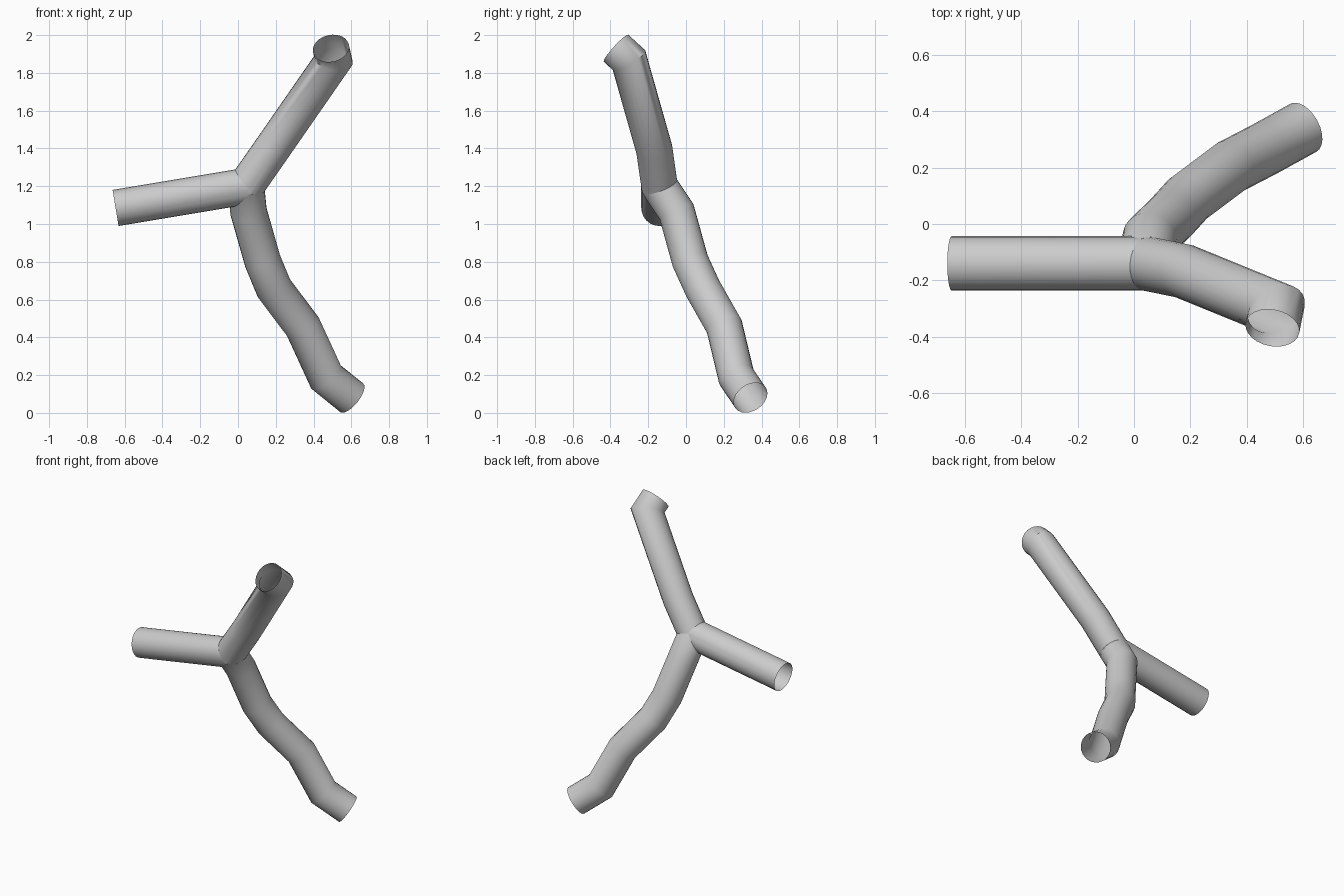
import bpy, bmesh, math
from mathutils import Vector

if "Cube" in bpy.data.objects:
    bpy.data.objects.remove(bpy.data.objects["Cube"])

R, SIDES = 0.097, 24
HUB = Vector((0.042, -0.14, 1.2))

# Centre lines of the three branches, from the hub outwards
PATHS = {
    "side_pipe": [(-0.648, -0.14, 1.085)],
    "upper_pipe": [(0.178, -0.168, 1.395), (0.506, -0.302, 1.868),
                   (0.492, -0.37, 1.93)],
    "lower_pipe": [(0.056, -0.05, 1.065), (0.13, 0.022, 0.805),
                   (0.19, 0.088, 0.66), (0.343, 0.203, 0.457),
                   (0.466, 0.267, 0.19), (0.602, 0.342, 0.08)],
}
PATHS = {k: [Vector(p) for p in v] for k, v in PATHS.items()}
DIRS = {k: (v[0] - HUB).normalized() for k, v in PATHS.items()}


def build_pipe(name):
    d0 = DIRS[name]
    pts = [HUB - d0 * 0.25] + PATHS[name]
    segs = [(b - a).normalized() for a, b in zip(pts, pts[1:])]

    # Starting circle, slid along each segment onto the mitre plane
    u = d0.orthogonal().normalized()
    w = d0.cross(u)
    ring = []
    for i in range(SIDES):
        a = 2 * math.pi * i / SIDES
        ring.append(pts[0] + R * (math.cos(a) * u + math.sin(a) * w))
    bm = bmesh.new()
    prev = [bm.verts.new(p) for p in ring]
    for i, d in enumerate(segs):
        n = d + segs[i + 1] if i + 1 < len(segs) else d
        ring = [p + d * ((pts[i + 1] - p).dot(n) / d.dot(n)) for p in ring]
        cur = [bm.verts.new(p) for p in ring]
        for j in range(SIDES):
            k = (j + 1) % SIDES
            bm.faces.new((prev[j], prev[k], cur[k], cur[j]))
        prev = cur

    # Trim against the other branches so that all three meet at the hub
    for other, d in DIRS.items():
        if other != name:
            bmesh.ops.bisect_plane(
                bm, geom=bm.verts[:] + bm.edges[:] + bm.faces[:], dist=1e-5,
                plane_co=HUB, plane_no=(d0 - d).normalized(), clear_inner=True)

    mesh = bpy.data.meshes.new(name)
    bm.to_mesh(mesh)
    bm.free()
    obj = bpy.data.objects.new(name, mesh)
    bpy.context.collection.objects.link(obj)
    return obj


pipes = [build_pipe(n) for n in PATHS]
for p in pipes:
    p.select_set(True)
bpy.context.view_layer.objects.active = pipes[0]
bpy.ops.object.shade_smooth_by_angle(angle=math.radians(50))
